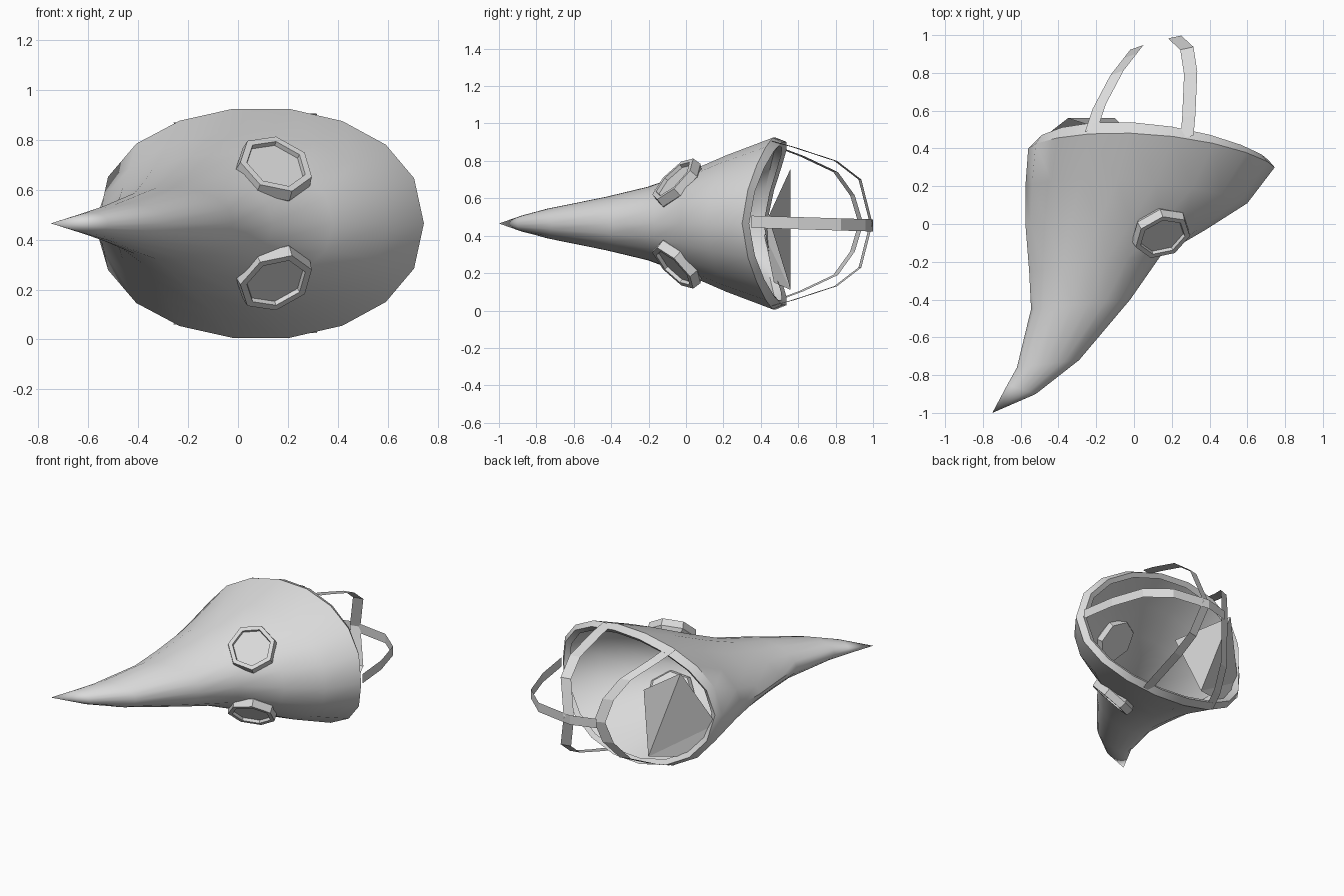
import bpy, bmesh, math
from mathutils import Vector

if "Cube" in bpy.data.objects:
    bpy.data.objects.remove(bpy.data.objects["Cube"], do_unlink=True)

MID = 0.465      # height of the symmetry plane
SIDES = 18

grey = bpy.data.materials.new("plain grey")
grey.use_nodes = True
grey.diffuse_color = (0.7, 0.7, 0.7, 1)
grey.node_tree.nodes["Principled BSDF"].inputs["Base Color"].default_value = (0.7, 0.7, 0.7, 1)


def make(name, bm, smooth=None):
    bmesh.ops.recalc_face_normals(bm, faces=bm.faces)
    me = bpy.data.meshes.new(name)
    bm.to_mesh(me)
    bm.free()
    me.materials.append(grey)
    ob = bpy.data.objects.new(name, me)
    bpy.context.collection.objects.link(ob)
    if smooth:
        bpy.ops.object.select_all(action='DESELECT')
        ob.select_set(True)
        bpy.context.view_layer.objects.active = ob
        bpy.ops.object.shade_smooth_by_angle(angle=math.radians(smooth))
    return ob


def bridge(bm, a, b):
    n = len(a)
    for i in range(n):
        bm.faces.new((a[i], a[(i + 1) % n], b[(i + 1) % n], b[i]))


def oval(left, right, half_height, bow, pinch, scale=1.0, back=0.0, swell=0.0):
    """Ring spanning two plan points, bowed backwards at top and bottom.
    A pinch above 1 hollows the right cheek, below 1 squares it."""
    l, r = Vector(left), Vector(right)
    mid, half = (l + r) / 2, (r - l) / 2 * scale
    pts = []
    for i in range(SIDES):
        t = 2 * math.pi * i / SIDES
        c, s = math.cos(t), math.sin(t)
        p = mid + half * c
        y = p.y + bow * abs(s) ** 1.4 + back + swell * abs(s) * (1 - c)
        z = math.copysign(abs(s) ** (pinch if c < 0 else .88), s)
        pts.append((p.x, y, MID + half_height * scale * z))
    return pts


# Mask shell: beak tip to face opening, then a flange turned inwards
stations = [
    ((-.67, -.85), (-.52, -.9), .043, 0, 1),
    ((-.62, -.76), (-.29, -.72), .08, 0, 1),
    ((-.545, -.45), (-.02, -.4), .145, 0, 1.2),
    ((-.555, -.25), (.14, -.17), .20, .01, 1.45),
    ((-.575, 0), (.38, -.03), .28, .03, 1.55),
    ((-.575, .2), (.6, .11), .37, .07, 1.2),
    ((-.56, .4), (.745, .3), .465, .125, .85),
]
bm = bmesh.new()
tip = bm.verts.new((-.75, -1, MID))
prev = None
loops = [oval(*s) for s in stations]
loops.append(oval(*stations[-1], scale=.95, back=.035, swell=.02))
loops.append(oval(*stations[-1], scale=.89, back=.02, swell=.01))
for pts in loops:
    ring = [bm.verts.new(p) for p in pts]
    if prev:
        bridge(bm, prev, ring)
    else:
        for i in range(SIDES):
            bm.faces.new((tip, ring[i - 1], ring[i]))
    prev = ring
make("mask_shell", bm, 40)

# Loose folds of lining across one side of the opening
bm = bmesh.new()
low, high, side, lip, inner = [bm.verts.new(p) for p in (
    (-.1, .56, .11), (-.35, .56, .76), (-.53, .42, .4), (-.37, .47, .15), (.02, .44, .5))]
bm.faces.new((low, high, side))
bm.faces.new((low, side, lip))
bm.faces.new((low, inner, high))
make("lining_fold", bm)


# Eye pieces: seven-sided frames with recessed lenses, mirrored across the plane
def eye(name, flip):
    centre = Vector((.147, -.056, MID + flip * .226))
    n = Vector((.28, -.68, flip * .68)).normalized()
    u = Vector((1, 0, 0))
    u = (u - n * u.dot(n)).normalized()
    v = n.cross(u) * flip

    def ring(r, d):
        out = []
        for i in range(7):
            t = 2 * math.pi * (i + .25) / 7
            out.append(bm.verts.new(centre + n * d + r * (u * math.cos(t) - v * math.sin(t))))
        return out

    bm = bmesh.new()
    rings = [ring(.14, -.06), ring(.16, -.03), ring(.153, .02), ring(.125, .02), ring(.122, 0)]
    for a, b in zip(rings, rings[1:]):
        bridge(bm, a, b)
    bm.faces.new(rings[0])
    bm.faces.new(rings[-1])
    make(name, bm)


eye("upper_eye_frame", 1)
eye("lower_eye_frame", -1)


# Straps: flat ribbons following a path
def ribbon(name, path, across):
    bm = bmesh.new()
    w = Vector(across) / 2
    pairs = [(bm.verts.new(Vector(p) - w), bm.verts.new(Vector(p) + w)) for p in path]
    for (a, b), (c, d) in zip(pairs, pairs[1:]):
        bm.faces.new((a, b, d, c))
    make(name, bm)


def hoop(name, half, across):
    """Mirror the upper half of a hoop (x, y, height above the plane)."""
    path = [(x, y, MID + h) for x, y, h in half]
    path += [(x, y, MID - h) for x, y, h in reversed(half) if h]
    ribbon(name, path, across)


hoop("outer_strap", [(.28, .46, .44), (.29, .57, .41), (.3, .8, .335),
                     (.28, .93, .235), (.215, .99, 0)], (.07, .015, 0))
hoop("inner_strap", [(-.225, .5, .405), (-.185, .62, .36), (-.09, .8, .275),
                     (-.02, .89, .15), (.015, .935, 0)], (.07, .025, 0))
ribbon("side_strap", [(x, y, MID + .02 - .03 * y) for x, y in (
    (.72, .35), (.69, .6), (.62, .83), (.47, .96), (.2, 1), (.03, .95))], (0, 0, .065))
